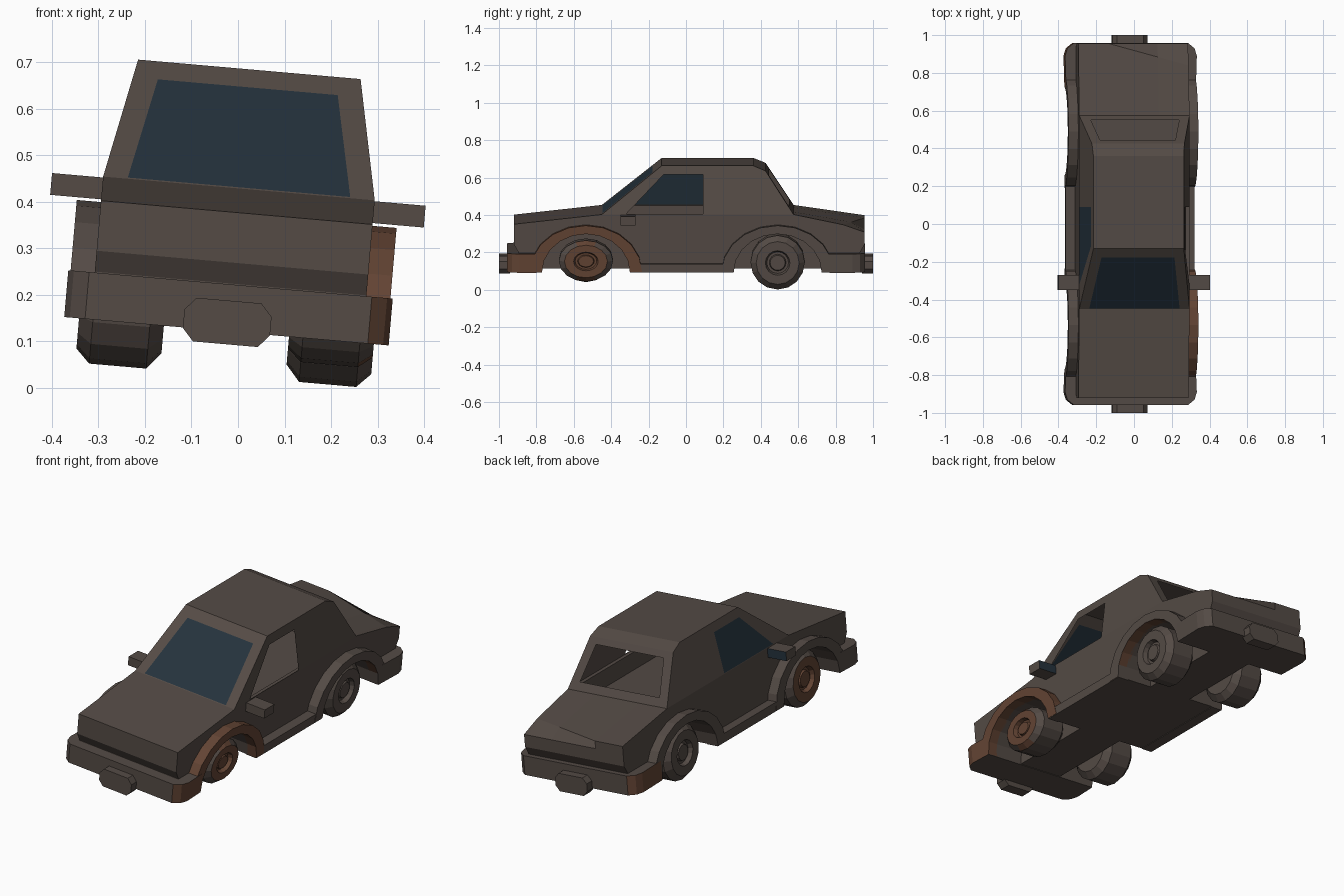
import bpy, bmesh, math
from mathutils import Matrix, Vector

cube = bpy.data.objects.get("Cube")
if cube:
    bpy.data.objects.remove(cube, do_unlink=True)

# The whole car leans five degrees towards its left
LEAN = Matrix.Translation((-0.0355, 0, 0)) @ Matrix.Rotation(math.radians(5), 4, 'Y')


def material(name, rgb):
    m = bpy.data.materials.new(name)
    m.use_nodes = True
    m.diffuse_color = (*rgb, 1)
    bsdf = next(n for n in m.node_tree.nodes if n.type == 'BSDF_PRINCIPLED')
    bsdf.inputs["Base Color"].default_value = (*rgb, 1)
    bsdf.inputs["Roughness"].default_value = 0.9
    return m


BODY = material("weathered_brown", (0.089, 0.070, 0.060))
RUST = material("rust", (0.125, 0.058, 0.034))
GLASS = material("dark_blue_glass", (0.018, 0.032, 0.046))


def finish(name, bm, mats, rule=None):
    bmesh.ops.recalc_face_normals(bm, faces=bm.faces)
    bm.normal_update()
    if rule:
        for f in bm.faces:
            f.material_index = int(rule(f))
    me = bpy.data.meshes.new(name)
    bm.to_mesh(me)
    bm.free()
    for m in mats:
        me.materials.append(m)
    ob = bpy.data.objects.new(name, me)
    bpy.context.collection.objects.link(ob)
    ob.matrix_world = LEAN
    return ob


def prism(name, pts, a, b, axis, mats=(BODY,), rule=None, deform=None):
    """Extrude a flat outline from a to b along one axis."""
    place = {'x': lambda p, t: (t, p[0], p[1]),
             'y': lambda p, t: (p[0], t, p[1]),
             'z': lambda p, t: (p[0], p[1], t)}[axis]
    bm = bmesh.new()
    lo = [bm.verts.new(place(p, a)) for p in pts]
    hi = [bm.verts.new(place(p, b)) for p in pts]
    bm.faces.new(lo)
    bm.faces.new(hi[::-1])
    for i in range(len(pts)):
        j = (i + 1) % len(pts)
        bm.faces.new((lo[i], lo[j], hi[j], hi[i]))
    if deform:
        for v in bm.verts:
            deform(v)
    return finish(name, bm, mats, rule)


def polys(name, faces, mats=(BODY,)):
    bm = bmesh.new()
    for f in faces:
        bm.faces.new([bm.verts.new(p) for p in f])
    bmesh.ops.remove_doubles(bm, verts=bm.verts, dist=0.0005)
    return finish(name, bm, mats)


FRONT, REAR, SILL, BELT = -0.535, 0.49, 0.125, 0.43


def arch(cy, ry, rz, n=10):
    return [(cy - ry * math.cos(math.pi * i / n), SILL + rz * math.sin(math.pi * i / n))
            for i in range(n + 1)]


def dent(v):
    # Crumpled left rear corner of the boot
    if v.co.y > 0.95 and v.co.z > 0.36:
        t = min(max((v.co.x + 0.13) / 0.42, 0), 1)
        v.co.y -= 0.115 * t


# Body slabs: floor core, wheel-well slabs and outer skins
nose = [(-0.895, 0.225), (-0.92, 0.27), (-0.92, 0.378), (-0.45, BELT)]
tail = [(0.575, BELT), (0.955, 0.375), (0.955, 0.335), (0.955, 0.27), (0.93, 0.225), (0.9, SILL)]
notch = [(-0.43, 0.34), (0.55, 0.34)]
wells = arch(FRONT, 0.235, 0.205) + arch(REAR, 0.235, 0.205)
start = [(-0.895, SILL)]
prism("body_core", start + nose + notch + tail, -0.13, 0.13, 'x', deform=dent)
for s, side in ((1, "left"), (-1, "right")):
    prism(side + "_wheel_wells", start + nose + notch + tail + wells[::-1],
          s * 0.13, s * 0.272, 'x', deform=dent)
    prism(side + "_body_side", start + nose + tail + wells[::-1],
          s * 0.272, s * 0.293, 'x', deform=dent)

    # Flared arches, sill and mirror
    for cy, end in ((FRONT, "front"), (REAR, "rear")):
        ring = arch(cy, 0.3, 0.25) + arch(cy, 0.235, 0.205)[::-1]
        rusty = s > 0 and end == "front"
        prism(f"{side}_{end}_arch", ring, s * 0.28, s * 0.345, 'x', (BODY, RUST),
              lambda f: rusty or (s > 0 and f.normal.z < -0.5))
    prism(side + "_sill", [(-0.3, 0.122), (-0.3, 0.168), (0.255, 0.168), (0.255, 0.122)],
          s * 0.28, s * 0.343, 'x')
    prism(side + "_mirror", [(-0.35, 0.381), (-0.35, 0.428), (-0.27, 0.428), (-0.27, 0.381)],
          s * 0.285, s * 0.403, 'x', (BODY, GLASS), lambda f: f.normal.y > 0.9)

# Bumpers with chamfered corners, and end plates
for d, inner, end in ((-1, 0.77, "front"), (1, 0.725, "rear")):
    half = [(0.345, inner), (0.35, 0.89), (0.338, 0.93), (0.305, 0.957)]
    outline = [(x, d * y) for x, y in half] + [(-x, d * y) for x, y in half[::-1]]
    prism(end + "_bumper", outline, 0.122, 0.223, 'z', (BODY, RUST),
          lambda f: abs(f.normal.x) > 0.3 and f.calc_center_median().x * d < 0)
    octagon = [(sx * x, 0.141 + sz * z) for sx, sz, flip in
               ((1, 1, 0), (-1, 1, 1), (-1, -1, 0), (1, -1, 1))
               for x, z in ([(0.094, 0.02), (0.07, 0.047)][::-1 if flip else 1])]
    prism(end + "_plate", octagon, d * 0.94, d * 1.0, 'y')


# Cabin shell
def side_u(z):
    return 0.293 - (z - BELT) * 0.053 / 0.257


def on_side(s, *pts):
    return [(s * side_u(z), y, z) for y, z in pts]


A, B, C, D, E = (-0.45, BELT), (-0.13, 0.687), (0.36, 0.687), (0.425, 0.66), (0.575, BELT)
W1, W2, W3, W4 = (-0.12, 0.64), (0.09, 0.64), (0.09, 0.433), (-0.32, 0.433)
for s, side in ((1, "left"), (-1, "right")):
    polys(side + "_cabin_side", [on_side(s, *f) for f in
          ((A, B, W1, W4), (B, C, W2, W1), (C, D, E, W3, W2), (A, W4, W3, E))])
polys("right_window_glass", [on_side(-1, W1, W2, W3, W4)], (GLASS,))


def across(p, u=None):
    u = side_u(p[1]) if u is None else u
    return (-u, *p), (u, *p)


def framed(name, low, high, f_low, f_high, u_low, u_high, glass):
    """Sloped panel with an opening, glazed if asked."""
    def mix(f):
        return tuple(a + (b - a) * f for a, b in zip(low, high))
    a, b = across(low)
    d, c = across(high)
    e, f = across(mix(f_low), u_low)
    h, g = across(mix(f_high), u_high)
    polys(name, [(a, b, f, e), (b, c, g, f), (c, d, h, g), (d, a, e, h)])
    if glass:
        polys(name + "_glass", [(e, f, g, h)], (GLASS,))


framed("windscreen", A, B, 0.01, 0.85, 0.24, 0.194, True)
framed("rear_window_frame", E, D, 0.165, 0.87, 0.235, 0.2, False)
roof = []
for p, q in ((B, C), (C, D)):
    (a, b), (d, c) = across(p), across(q)
    roof.append((a, b, c, d))
polys("roof", roof)


# Wheels: turned tyre with recessed hub
TYRE = [(0.135, 0), (0.135, 0.11), (0.165, 0.145), (0.288, 0.145), (0.318, 0.115),
        (0.318, 0.066), (0.295, 0.058), (0.295, 0.045), (0.308, 0.04), (0.308, 0)]


def wheel(name, s, cy, cz, squash, rusty):
    bm = bmesh.new()
    verts = [bm.verts.new((u * s, 0, r)) for u, r in TYRE]
    edges = [bm.edges.new(pair) for pair in zip(verts, verts[1:])]
    bmesh.ops.spin(bm, geom=verts + edges, cent=(0, 0, 0), axis=(1, 0, 0),
                   angle=math.tau, steps=16)
    bmesh.ops.remove_doubles(bm, verts=bm.verts, dist=0.0005)
    for v in bm.verts:
        v.co = Vector((v.co.x, v.co.y + cy, v.co.z * squash + cz))

    def hub(f):
        c = f.calc_center_median()
        return rusty and abs(c.x) > 0.29 and math.hypot(c.y - cy, c.z - cz) < 0.1
    finish(name, bm, (BODY, RUST), hub)


wheel("left_front_wheel", 1, FRONT, 0.18, 0.76, True)
wheel("right_front_wheel", -1, FRONT, 0.172, 1, True)
wheel("left_rear_wheel", 1, REAR, 0.172, 1, False)
wheel("right_rear_wheel", -1, REAR, 0.172, 1, False)
